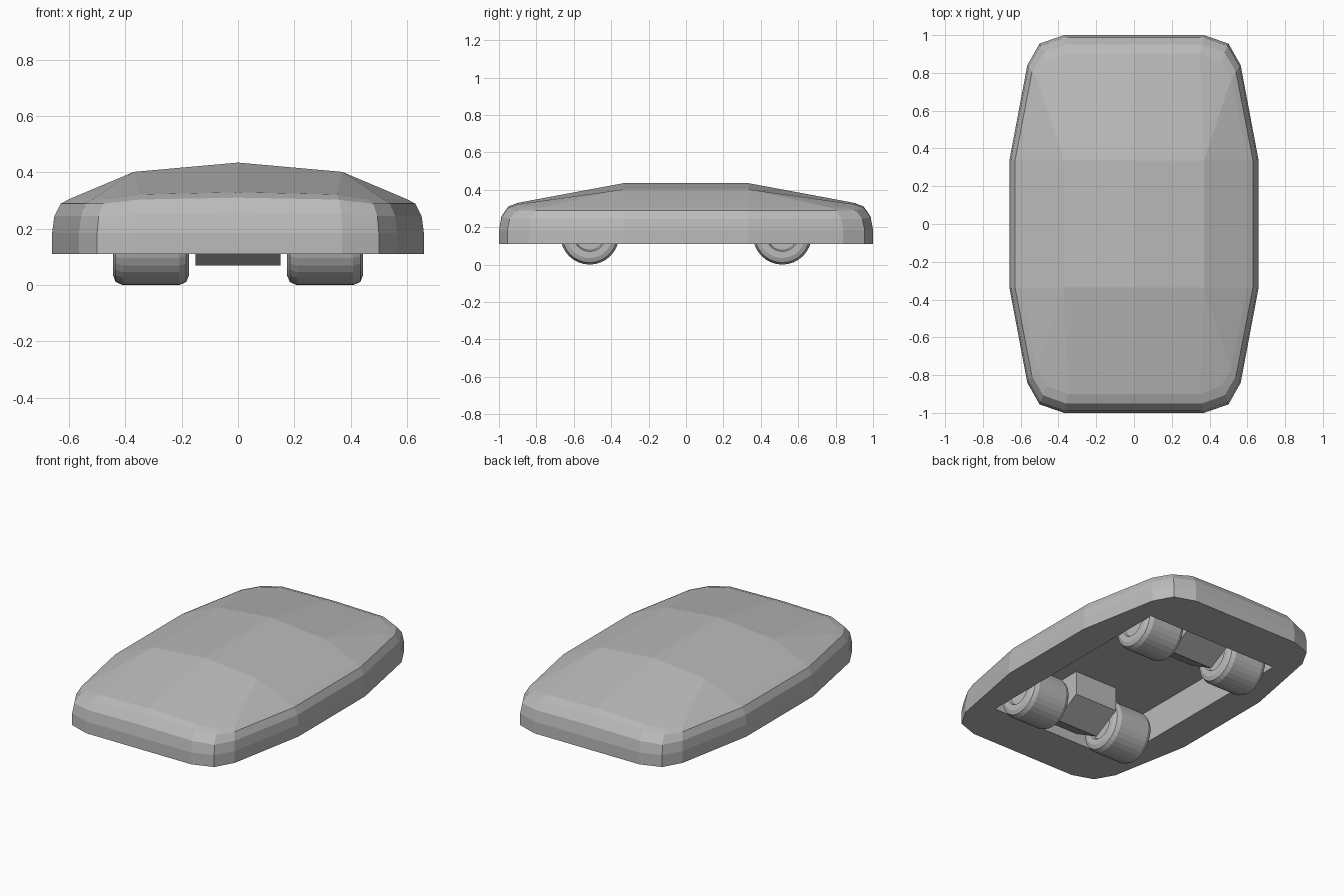
import bpy, bmesh, math
from mathutils import Vector

cube = bpy.data.objects.get("Cube")
if cube:
    bpy.data.objects.remove(cube, do_unlink=True)

grey = bpy.data.materials.new("plain_grey")
grey.use_nodes = True
COLOUR = (0.5, 0.5, 0.5, 1)
grey.diffuse_color = COLOUR
for node in grey.node_tree.nodes:
    if node.type == 'BSDF_PRINCIPLED':
        node.inputs["Base Color"].default_value = COLOUR
        node.inputs["Roughness"].default_value = 0.7


def finish(bm, name):
    bmesh.ops.remove_doubles(bm, verts=bm.verts[:], dist=0.0005)
    bmesh.ops.recalc_face_normals(bm, faces=bm.faces[:])
    mesh = bpy.data.meshes.new(name)
    bm.to_mesh(mesh)
    bm.free()
    mesh.materials.append(grey)
    obj = bpy.data.objects.new(name, mesh)
    bpy.context.collection.objects.link(obj)
    return obj


# Body shell: one quarter, mirrored twice
BASE, SHOULDER, FLOOR = 0.11, 0.185, 0.315
outline = [(0, 1), (.37, 1), (.50, .955), (.565, .84), (.66, .335), (.66, 0)]
inset = [(0, .9, .33), (.35, .9, .322), (.46, .86, .305),
         (.515, .77, .305), (.60, .335, .305), (.60, 0, .305)]
bm = bmesh.new()


def verts(points):
    return [bm.verts.new(p) for p in points]


def bridge(a, b):
    for i in range(len(a) - 1):
        bm.faces.new((a[i], a[i + 1], b[i + 1], b[i]))


# Side wall and rounded shoulder
bottom = verts((x, y, BASE) for x, y in outline)
ring = bottom
for step in range(4):
    angle = math.radians(30 * step)
    s, c = math.sin(angle), math.cos(angle)
    upper = verts((ix + (ox - ix) * c, iy + (oy - iy) * c,
                   SHOULDER + (iz - SHOULDER) * s)
                  for (ox, oy), (ix, iy, iz) in zip(outline, inset))
    bridge(ring, upper)
    ring = upper

# Faceted roof
ridge, ridge_mid = verts([(0, .335, .435), (0, 0, .435)])
side, side_mid = verts([(.37, .335, .402), (.37, 0, .402)])
bm.faces.new((ring[0], ring[1], side, ridge))
for i in (1, 2, 3):
    bm.faces.new((ring[i], ring[i + 1], side))
bm.faces.new((side, ring[4], ring[5], side_mid))
bm.faces.new((ridge, side, side_mid, ridge_mid))

# Underside rim and recessed pocket
pocket = [(0, .70), (.46, .70), (.46, 0)]
lip = verts((x, y, BASE) for x, y in pocket)
deep = verts((x, y, FLOOR) for x, y in pocket)
bm.faces.new((bottom[0], bottom[1], bottom[2], lip[1], lip[0]))
bm.faces.new((bottom[2], bottom[3], lip[1]))
bm.faces.new((bottom[3], bottom[4], bottom[5], lip[2], lip[1]))
bridge(lip, deep)
bm.faces.new(deep + verts([(0, 0, FLOOR)]))

for axis in 'XY':
    bmesh.ops.mirror(bm, geom=bm.verts[:] + bm.edges[:] + bm.faces[:],
                     axis=axis, merge_dist=0.0005)
finish(bm, "body_shell")


# Wheels: lathed about the x axis, with rounded edges and a recessed hub
RADIUS, HALF, AXLE_Y = 0.157, 0.135, 0.515
half_profile = [(.12, 0), (.12, .08), (HALF, .087), (HALF, .122),
                (.125, .146), (.10, RADIUS)]
profile = half_profile + [(-x, r) for x, r in reversed(half_profile)]


def wheel(name, x, y):
    bm = bmesh.new()
    pts = [bm.verts.new((px, 0, r)) for px, r in profile]
    edges = [bm.edges.new(pair) for pair in zip(pts, pts[1:])]
    bmesh.ops.spin(bm, geom=pts + edges, cent=(0, 0, 0), axis=(1, 0, 0),
                   angle=math.tau, steps=32)
    bmesh.ops.translate(bm, verts=bm.verts[:], vec=(x, y, RADIUS))
    finish(bm, name)


# Axle housing: wedge-bottomed block between each pair of wheels
def axle_housing(name, y):
    bm = bmesh.new()
    section = [(-.175, .33), (-.175, .165), (0, .07), (.175, .165), (.175, .33)]
    face = bm.faces.new([bm.verts.new((-.15, y + dy, z)) for dy, z in section])
    out = bmesh.ops.extrude_face_region(bm, geom=[face], use_keep_orig=True)
    moved = [v for v in out["geom"] if isinstance(v, bmesh.types.BMVert)]
    bmesh.ops.translate(bm, verts=moved, vec=Vector((.30, 0, 0)))
    finish(bm, name)


for end, y in (("front", -AXLE_Y), ("back", AXLE_Y)):
    axle_housing(end + "_axle_housing", y)
    for hand, x in (("left", .309), ("right", -.309)):
        wheel(end + "_" + hand + "_wheel", x, y)
